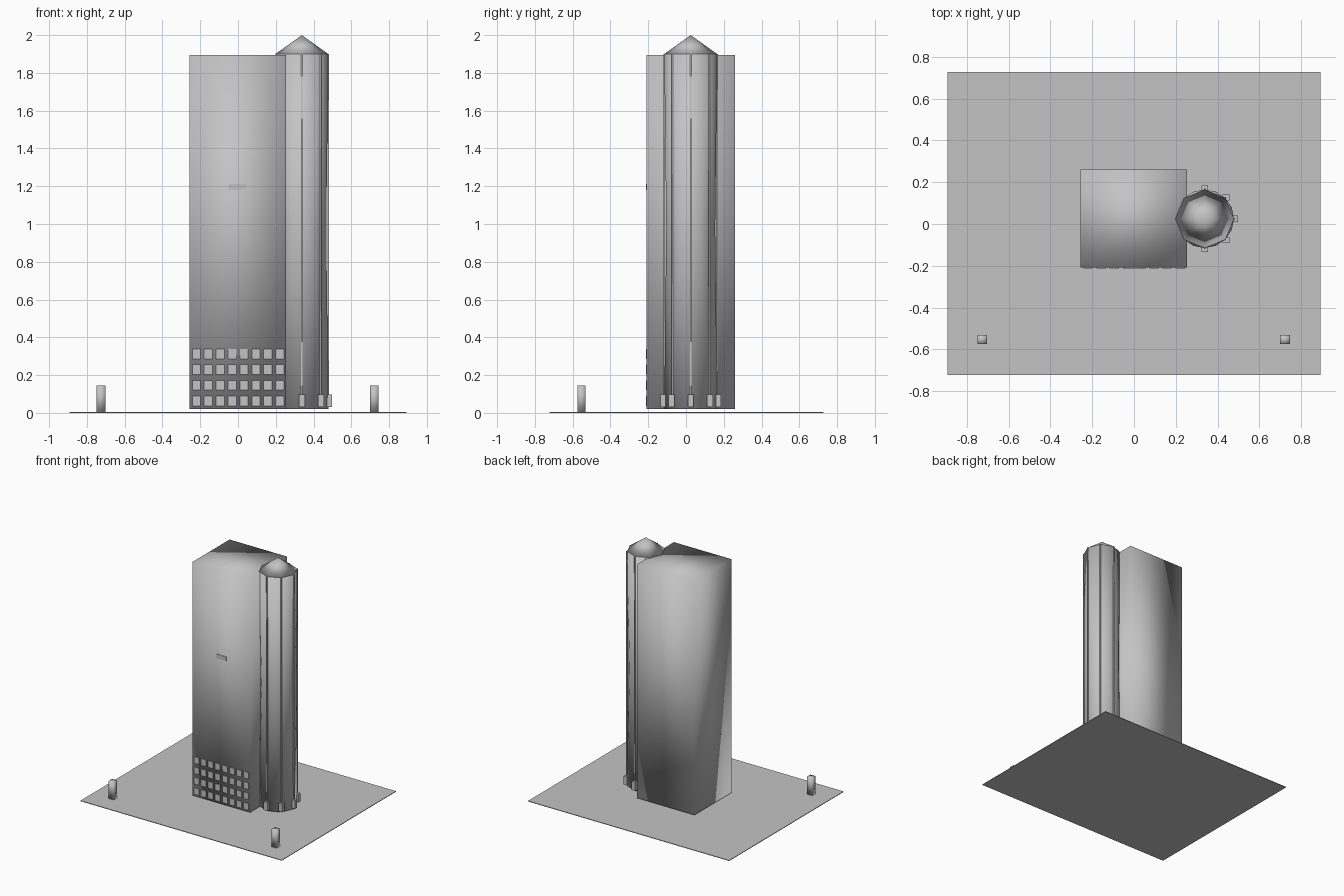
import bpy, bmesh, math

if "Cube" in bpy.data.objects:
    bpy.data.objects.remove(bpy.data.objects["Cube"])

grey = bpy.data.materials.new("plain_grey")
grey.diffuse_color = (0.55, 0.55, 0.55, 1)
grey.use_nodes = True
grey.node_tree.nodes["Principled BSDF"].inputs["Base Color"].default_value = grey.diffuse_color


def finish(name, bm, smooth=False):
    bmesh.ops.recalc_face_normals(bm, faces=bm.faces[:])
    for f in bm.faces:
        f.smooth = smooth
    me = bpy.data.meshes.new(name)
    bm.to_mesh(me)
    bm.free()
    me.materials.append(grey)
    ob = bpy.data.objects.new(name, me)
    bpy.context.collection.objects.link(ob)
    return ob


def box(name, x0, x1, y0, y1, z0, z1, smooth=False):
    bm = bmesh.new()
    bmesh.ops.create_cube(bm, size=1)
    for v in bm.verts:
        v.co.x = x0 if v.co.x < 0 else x1
        v.co.y = y0 if v.co.y < 0 else y1
        v.co.z = z0 if v.co.z < 0 else z1
    return finish(name, bm, smooth)


# Ground slab and main tower
box("base_slab", -0.893, 0.893, -0.722, 0.728, 0, 0.005)
box("tower_block", -0.257, 0.253, -0.208, 0.26, 0.02, 1.895, True)

# Window plates low on the front
for row in range(4):
    for col in range(8):
        x, z = -0.22 + col * 0.063, 0.063 + row * 0.083
        box("window", x - 0.022, x + 0.022, -0.213, -0.207, z - 0.026, z + 0.026)

# Plate above the middle of the front
box("front_plate", -0.049, 0.043, -0.212, -0.207, 1.18, 1.213)

# Eight-sided stair turret, its middle ring turned by half a side
CX, CY, R = 0.338, 0.025, 0.14
bm = bmesh.new()
rings = []
for z, turn in ((0.02, 0), (0.98, 0.5), (1.9, 0)):
    rings.append([bm.verts.new((CX + R * math.cos((i + turn) * math.pi / 4),
                                CY + R * math.sin((i + turn) * math.pi / 4), z))
                  for i in range(8)])
bottom, middle, top = rings
for i in range(8):
    j = (i + 1) % 8
    for outer in (bottom, top):
        bm.faces.new((outer[i], outer[j], middle[i]))
        bm.faces.new((outer[j], middle[j], middle[i]))
bm.faces.new(bottom)
bm.faces.new(top)
finish("turret_shaft", bm, True)

# Pointed turret roof
bm = bmesh.new()
bmesh.ops.create_cone(bm, cap_ends=True, segments=8, radius1=R, radius2=0, depth=0.1)
for v in bm.verts:
    v.co.z += 1.95
    a = math.atan2(v.co.y, v.co.x)
    r = math.hypot(v.co.x, v.co.y)
    a = round(a / (math.pi / 4)) * math.pi / 4
    v.co.x, v.co.y = CX + r * math.cos(a), CY + r * math.sin(a)
finish("turret_roof", bm, True)

# Slim ribs and their feet on the outward corners
for k in range(-2, 3):
    a = k * math.pi / 4
    x, y = CX + R * math.cos(a), CY + R * math.sin(a)
    box("rib", x - 0.004, x + 0.004, y - 0.004, y + 0.004, 0.03, 1.9)
    x, y = CX + 0.144 * math.cos(a), CY + 0.144 * math.sin(a)
    box("rib_foot", x - 0.016, x + 0.016, y - 0.015, y + 0.015, 0.03, 0.097)

# Two posts at the front
for x in (-0.725, 0.722):
    box("front_post", x - 0.023, x + 0.023, -0.575, -0.531, 0.005, 0.145, True)
